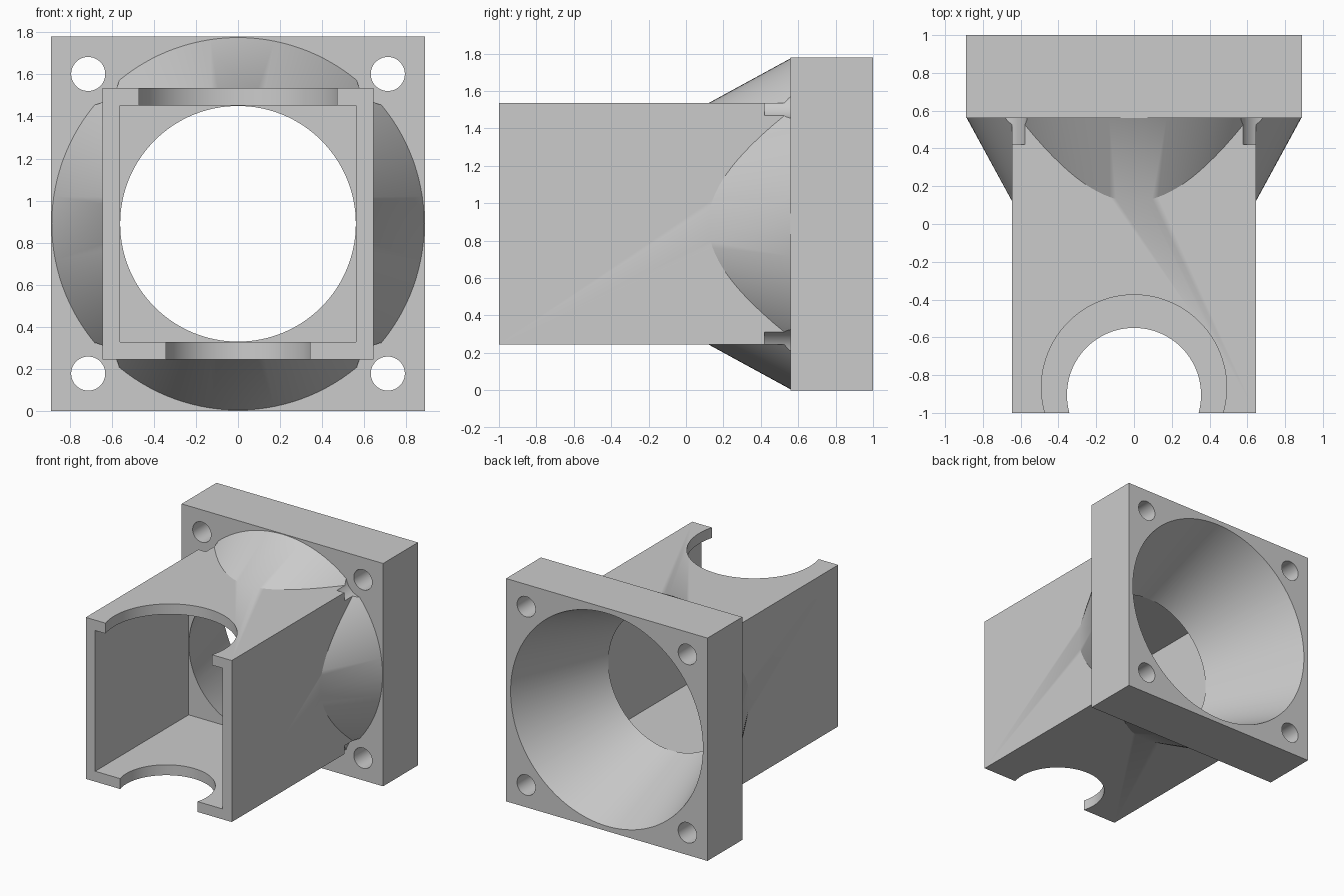
import bpy
from math import pi, radians

default = bpy.data.objects.get("Cube")
if default:
    bpy.data.objects.remove(default, do_unlink=True)

MID = 0.89            # height of the duct axis
FLANGE_FRONT = 0.56   # front face of the mounting plate

grey = bpy.data.materials.new("plain grey")
grey.use_nodes = True
grey.diffuse_color = (0.6, 0.6, 0.6, 1)
grey.node_tree.nodes["Principled BSDF"].inputs["Base Color"].default_value = (0.6, 0.6, 0.6, 1)


def finish(name):
    obj = bpy.context.object
    obj.name = name
    obj.data.materials.append(grey)
    bpy.ops.object.transform_apply(location=True, rotation=True, scale=True)
    return obj


def box(name, half, y0, y1):
    """Square block centred on the duct axis."""
    bpy.ops.mesh.primitive_cube_add(size=1, location=(0, (y0 + y1) / 2, MID))
    bpy.context.object.scale = (2 * half, y1 - y0, 2 * half)
    return finish(name)


def round_y(name, r0, r1, y0, y1, x=0, z=MID, sides=128):
    """Cone or cylinder running along y."""
    bpy.ops.mesh.primitive_cone_add(vertices=sides, radius1=r0, radius2=r1, depth=y1 - y0,
                                    location=(x, (y0 + y1) / 2, z), rotation=(-pi / 2, 0, 0))
    return finish(name)


def round_z(name, r, y, z):
    """Upright cylinder."""
    bpy.ops.mesh.primitive_cylinder_add(vertices=96, radius=r, depth=0.4, location=(0, y, z))
    return finish(name)


def combine(target, tool, operation):
    mod = target.modifiers.new("cut", 'BOOLEAN')
    mod.operation = operation
    mod.solver = 'EXACT'
    mod.object = tool
    bpy.context.view_layer.objects.active = target
    bpy.ops.object.modifier_apply(modifier=mod.name)
    bpy.data.objects.remove(tool, do_unlink=True)


# Square tube with the outer funnel
body = box("funnel_duct", 0.645, -1, FLANGE_FRONT + 0.005)
combine(body, round_y("outer_funnel", 0.607, 0.888, 0.05, FLANGE_FRONT + 0.005), 'UNION')

# Clearance for the screw heads at the four corners
corners = [(x, MID + dz) for x in (-0.712, 0.712) for dz in (-0.712, 0.712)]
for x, z in corners:
    combine(body, round_y("head_clearance", 0.15, 0.15, 0.42, 0.7, x, z, 48), 'DIFFERENCE')

# Mounting plate with screw holes
combine(body, box("mounting_plate", 0.89, FLANGE_FRONT, 1), 'UNION')
for x, z in corners:
    combine(body, round_y("screw_hole", 0.081, 0.081, 0.4, 1.2, x, z, 48), 'DIFFERENCE')

# Square cavity in front, conical opening behind
combine(body, box("cavity", 0.562, -1.2, 0.18), 'DIFFERENCE')
slope = (0.85 - 0.56) / (1 - 0.18)
combine(body, round_y("inner_funnel", 0.56 - 0.02 * slope, 0.85 + 0.1 * slope, 0.16, 1.1), 'DIFFERENCE')

# Round cut-outs in the roof and the floor at the front
combine(body, round_z("roof_cutout", 0.49, -0.865, 1.5), 'DIFFERENCE')
combine(body, round_z("floor_cutout", 0.355, -0.905, 0.28), 'DIFFERENCE')

bpy.ops.object.select_all(action='DESELECT')
body.select_set(True)
bpy.context.view_layer.objects.active = body
bpy.ops.object.shade_smooth_by_angle(angle=radians(30))
